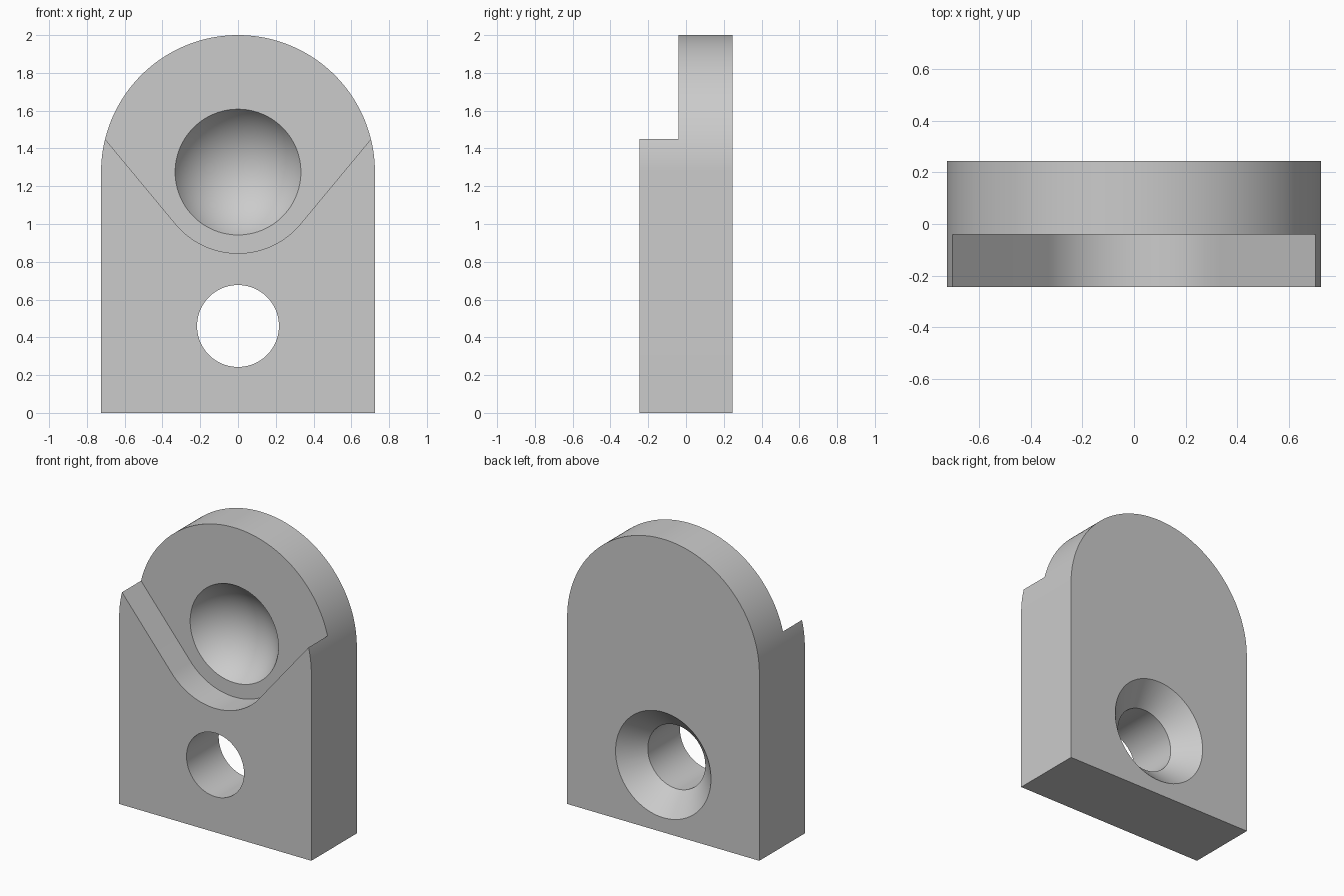
import bpy, bmesh, math
from mathutils import Vector

if "Cube" in bpy.data.objects:
    bpy.data.objects.remove(bpy.data.objects["Cube"], do_unlink=True)

HALF_W, HALF_D, ARCH_Z = 0.725, 0.245, 1.275
STEP_Y, RELIEF_R = -0.04, 0.43
HOLE_Z, HOLE_R, SINK_R = 0.46, 0.217, 0.36
SOCKET_R, BALL_R = 0.333, 0.385

grey = bpy.data.materials.new("plain grey")
grey.use_nodes = True
colour = (0.6, 0.6, 0.6, 1)
grey.diffuse_color = colour
grey.node_tree.nodes["Principled BSDF"].inputs["Base Color"].default_value = colour


def finish(name, bm):
    bmesh.ops.recalc_face_normals(bm, faces=bm.faces)
    mesh = bpy.data.meshes.new(name)
    bm.to_mesh(mesh)
    bm.free()
    mesh.materials.append(grey)
    obj = bpy.data.objects.new(name, mesh)
    bpy.context.collection.objects.link(obj)
    return obj


def arc(radius, start, end, steps):
    """Points on an arc around the arch centre, angles in degrees."""
    angles = [math.radians(start + (end - start) * i / steps) for i in range(steps + 1)]
    return [(radius * math.cos(a), ARCH_Z + radius * math.sin(a)) for a in angles]


def extrude_profile(name, points, y0, y1):
    bm = bmesh.new()
    face = bm.faces.new([bm.verts.new((x, y0, z)) for x, z in points])
    made = bmesh.ops.extrude_face_region(bm, geom=[face])["geom"]
    moved = [v for v in made if isinstance(v, bmesh.types.BMVert)]
    bmesh.ops.translate(bm, verts=moved, vec=(0, y1 - y0, 0))
    return finish(name, bm)


def lathe(name, profile, z, steps=96):
    """Spin (radius, y) points around a front-to-back axis at height z."""
    bm = bmesh.new()
    verts = [bm.verts.new((r, y, z)) for r, y in profile]
    edges = [bm.edges.new(pair) for pair in zip(verts, verts[1:])]
    bmesh.ops.spin(bm, geom=verts + edges, cent=(0, 0, z), axis=(0, 1, 0),
                   angle=math.tau, steps=steps)
    bmesh.ops.remove_doubles(bm, verts=bm.verts, dist=1e-5)
    return finish(name, bm)


# Arched block
body = extrude_profile("mounting_block",
                       [(-HALF_W, 0), (HALF_W, 0)] + arc(HALF_W, 0, 180, 96),
                       -HALF_D, HALF_D)

# Front relief: rounded V, its straight sides tangent to the lower arc
tilt = math.radians(50.3)
bottom = arc(RELIEF_R, 180 + 39.7, 360 - 39.7, 40)
reach = 1.6
right_top = Vector(bottom[-1]) + reach * Vector((math.cos(tilt), math.sin(tilt)))
left_top = (-right_top.x, right_top.y)
relief = extrude_profile("relief_cutter", bottom + [tuple(right_top), left_top], -0.6, STEP_Y)

# Through hole with a countersink at the back
sink_start = HALF_D - (SINK_R - HOLE_R)
flare = 0.1
screw = lathe("screw_hole_cutter",
              [(0, -0.5), (HOLE_R, -0.5), (HOLE_R, sink_start),
               (SINK_R + flare, HALF_D + flare), (0, HALF_D + flare)], HOLE_Z)

# Shallow spherical socket
ball_y = STEP_Y - math.sqrt(BALL_R ** 2 - SOCKET_R ** 2)
half_circle = [(BALL_R * math.sin(math.pi * i / 48), ball_y - BALL_R * math.cos(math.pi * i / 48))
               for i in range(49)]
socket = lathe("socket_cutter", half_circle, ARCH_Z)

for cutter in (relief, screw, socket):
    mod = body.modifiers.new(cutter.name, "BOOLEAN")
    mod.operation = "DIFFERENCE"
    mod.solver = "EXACT"
    mod.object = cutter
    bpy.context.view_layer.objects.active = body
    bpy.ops.object.modifier_apply(modifier=mod.name)
    bpy.data.objects.remove(cutter, do_unlink=True)

bpy.ops.object.select_all(action="DESELECT")
body.select_set(True)
bpy.context.view_layer.objects.active = body
bpy.ops.object.shade_smooth_by_angle(angle=math.radians(25))
